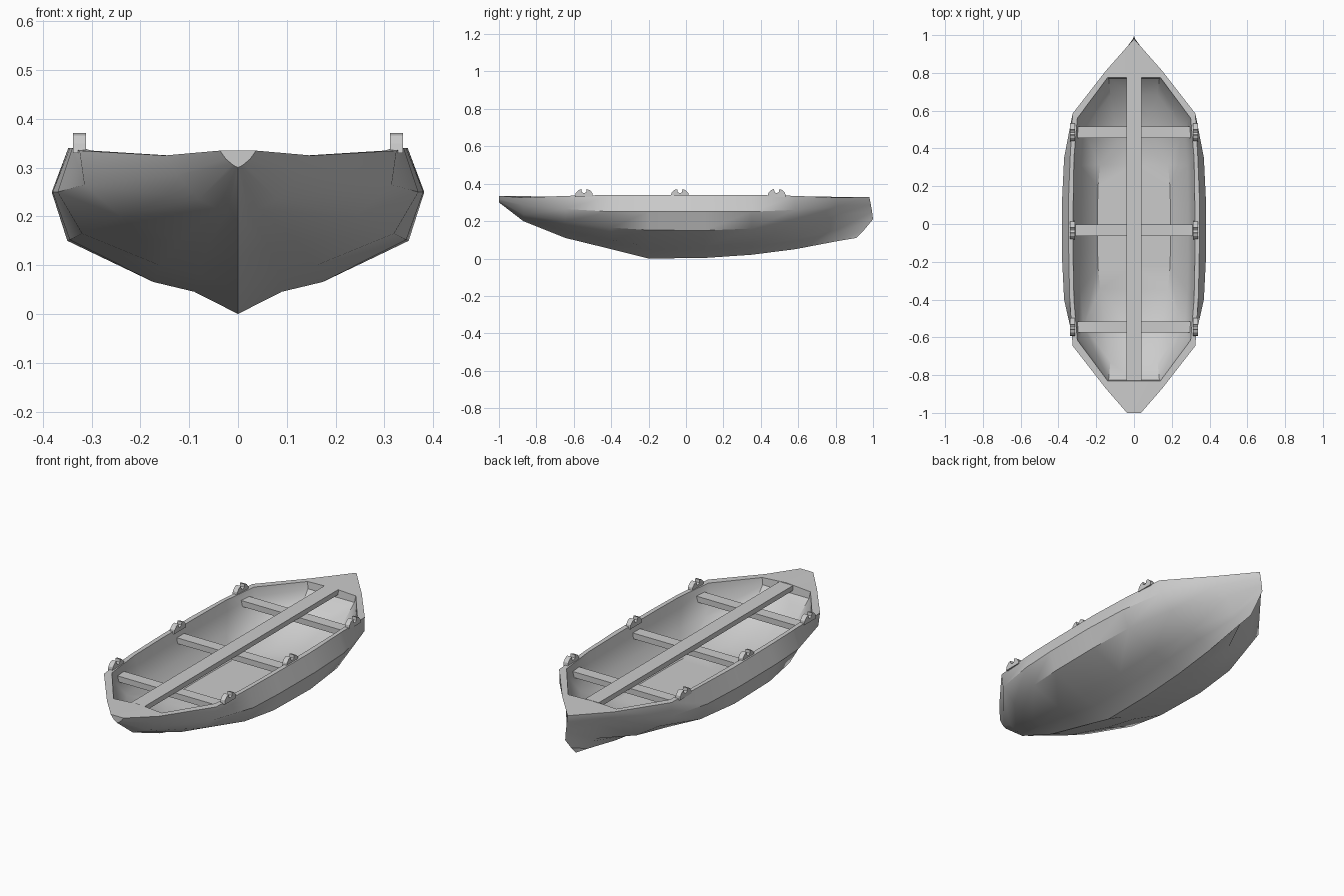
import bpy, bmesh, math

if "Cube" in bpy.data.objects:
    bpy.data.objects.remove(bpy.data.objects["Cube"])

def finish(bm, name):
    bmesh.ops.remove_doubles(bm, verts=bm.verts, dist=0.0005)
    bmesh.ops.recalc_face_normals(bm, faces=bm.faces)
    me = bpy.data.meshes.new(name)
    bm.to_mesh(me)
    bm.free()
    ob = bpy.data.objects.new(name, me)
    bpy.context.collection.objects.link(ob)
    return ob

def box(name, center, size):
    bm = bmesh.new()
    bmesh.ops.create_cube(bm, size=1)
    for v in bm.verts:
        v.co = [c + s * k for c, s, k in zip(center, size, v.co)]
    return finish(bm, name)

# Hull stations: y, keel z, chine (x, z), widest point (x, z), gunwale (x, z)
STATIONS = [
    (-1.0, .30, .012, .307, .025, .318, .037, .335),
    (-.87, .20, .08, .235, .125, .285, .15, .325),
    (-.645, .11, .24, .20, .315, .265, .325, .335),
    (-.40, .05, .32, .165, .37, .25, .34, .34),
    (-.20, .0, .345, .152, .38, .25, .345, .34),
    (.10, .003, .35, .15, .382, .25, .348, .34),
    (.35, .02, .33, .16, .37, .25, .338, .34),
    (.585, .05, .25, .19, .322, .26, .325, .335),
    (.81, .093, .07, .235, .13, .28, .15, .325),
]
# Inner opening (x, y), one point per station plus stern
OPENING = [(0, -.83), (.14, -.83), (.30, -.615), (.318, -.4), (.322, -.2),
           (.322, .1), (.318, .35), (.30, .56), (.14, .775), (0, .775)]

sections = []
for y, k, cx, cz, bx, bz, gx, gz in STATIONS:
    sections.append([(0, y, k), (cx * .26, y, k + .3 * (cz - k)),
                     (cx * .5, y, k + .43 * (cz - k)),
                     (cx, y, cz), (bx, y, bz), (gx, y, gz)])
# Stern post closes on the centre line with the projecting skeg
sections.append([(0, .91, .11), (0, .95, .15), (0, 1.0, .21),
                 (0, .995, .25), (0, .988, .29), (0, .98, .33)])

# Interior levels: rim, lip, side wall, floor
for i, (x, y) in enumerate(OPENING):
    gz = sections[i][-1][2]
    sections[i] += [(x, y, gz), (x * .96, y * .995, .29),
                    (x * .89, y * .88, .20), (x * .60, y * .56, .11)]

bm = bmesh.new()
for side in (1, -1):
    grid = [[bm.verts.new((x * side, y, z)) for x, y, z in s] for s in sections]
    for a, b in zip(grid, grid[1:]):
        for j in range(len(a) - 1):
            bm.faces.new((a[j], b[j], b[j + 1], a[j + 1]))
    # Floor strip to the centre line
    mid = [bm.verts.new((0, r[-1].co.y, r[-1].co.z)) for r in grid]
    for i in range(len(grid) - 1):
        bm.faces.new((grid[i][-1], grid[i + 1][-1], mid[i + 1], mid[i]))
    # Half of the blunt bow face and fore deck
    nose = bm.verts.new((0, -1, .335))
    bm.faces.new(grid[0][:6] + [nose])
    bm.faces.new((grid[0][5], grid[0][6], nose))
bmesh.ops.dissolve_degenerate(bm, dist=0.0004, edges=bm.edges)
hull = finish(bm, "hull")
bpy.context.view_layer.objects.active = hull
hull.select_set(True)
bpy.ops.object.shade_smooth_by_angle(angle=math.radians(38))

# Lengthwise plank
box("centre_plank", (0, -.0275, .318), (.078, 1.61, .026))

# Oar rest outline (y, z) with a notch in the top
REST = [(-.048, .33), (-.045, .35), (-.03, .366), (-.014, .371), (-.012, .355), (0, .349),
        (.012, .355), (.014, .371), (.03, .366), (.045, .35), (.048, .33)]

def oar_rest(name, x, y):
    bm = bmesh.new()
    face = bm.faces.new([bm.verts.new((x - .013, y + p, z)) for p, z in REST])
    ext = bmesh.ops.extrude_face_region(bm, geom=[face], use_keep_orig=True)
    bmesh.ops.translate(bm, vec=(.026, 0, 0),
                        verts=[v for v in ext["geom"] if isinstance(v, bmesh.types.BMVert)])
    finish(bm, name)

# Three cross seats, each with a pair of oar rests
for n, y in enumerate((-.545, -.033, .485), 1):
    box(f"seat_{n}", (0, y, .29), (.62, .06, .03))
    for label, s in (("left", -1), ("right", 1)):
        oar_rest(f"oar_rest_{label}_{n}", s * .325, y)
